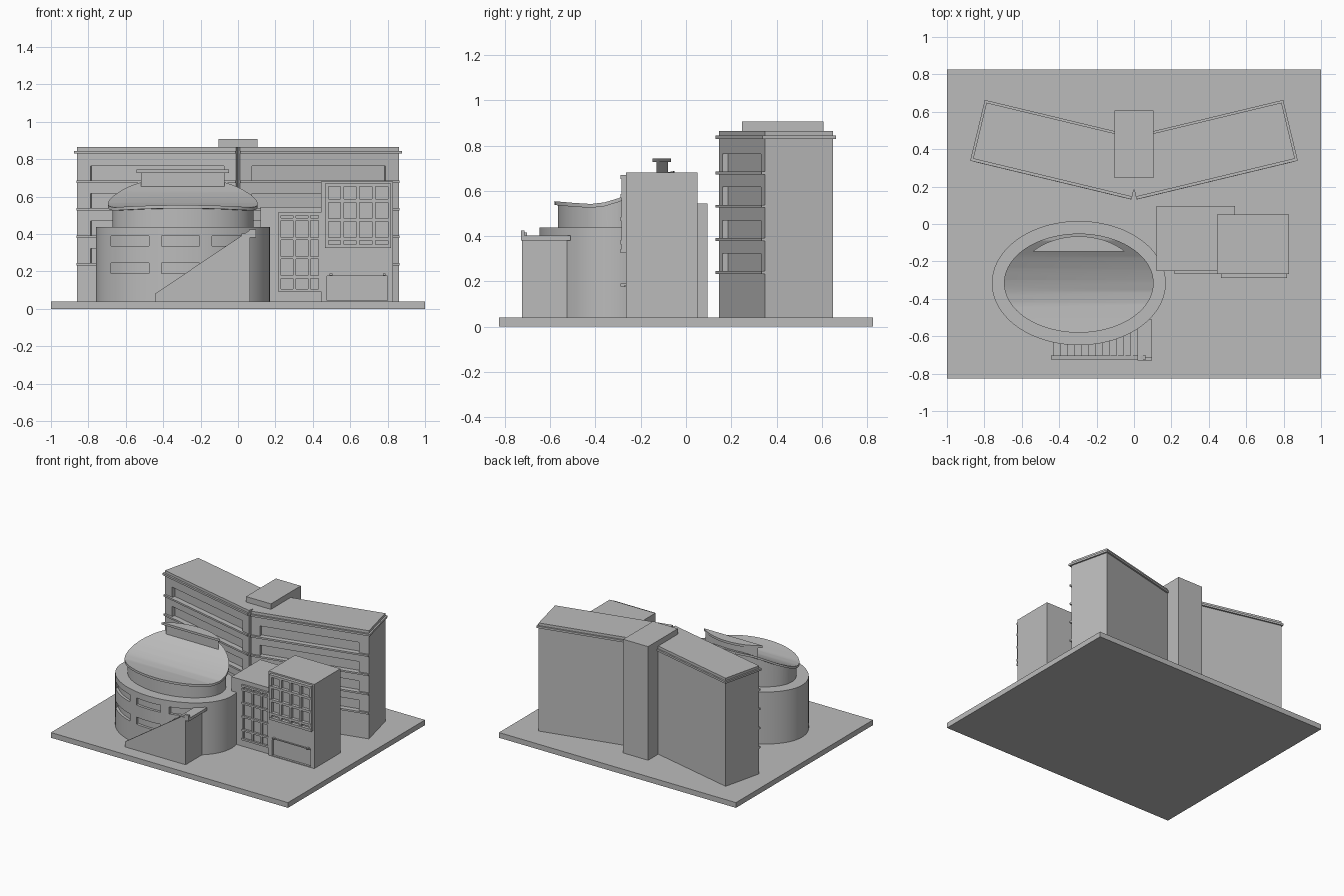
import bpy, bmesh, math
from mathutils import Matrix, Vector

if "Cube" in bpy.data.objects:
    bpy.data.objects.remove(bpy.data.objects["Cube"])

grey = bpy.data.materials.new("plain grey")
grey.use_nodes = True
grey.diffuse_color = (0.5, 0.5, 0.5, 1)
grey.node_tree.nodes["Principled BSDF"].inputs["Base Color"].default_value = (0.5, 0.5, 0.5, 1)


def finish(name, bm, smooth=False):
    bmesh.ops.recalc_face_normals(bm, faces=bm.faces)
    mesh = bpy.data.meshes.new(name)
    bm.to_mesh(mesh)
    bm.free()
    mesh.materials.append(grey)
    ob = bpy.data.objects.new(name, mesh)
    bpy.context.collection.objects.link(ob)
    if smooth:
        select(ob)
        bpy.ops.object.shade_smooth_by_angle(angle=math.radians(30))
    return ob


def select(ob):
    bpy.ops.object.select_all(action='DESELECT')
    ob.select_set(True)
    bpy.context.view_layer.objects.active = ob


def add_box(bm, x, y, z, frame=Matrix()):
    size = Matrix.Diagonal((x[1] - x[0], y[1] - y[0], z[1] - z[0], 1))
    mid = Matrix.Translation((sum(x) / 2, sum(y) / 2, sum(z) / 2))
    bmesh.ops.create_cube(bm, size=1, matrix=frame @ mid @ size)


def boxes(name, parts, frame=Matrix()):
    bm = bmesh.new()
    for part in parts:
        add_box(bm, *part, frame)
    return finish(name, bm)


def cut(ob, cutter):
    select(ob)
    mod = ob.modifiers.new("cut", 'BOOLEAN')
    mod.operation, mod.solver, mod.object = 'DIFFERENCE', 'EXACT', cutter
    bpy.ops.object.modifier_apply(modifier=mod.name)
    bpy.data.objects.remove(cutter)


def mirror(ob):
    select(ob)
    mod = ob.modifiers.new("mirror", 'MIRROR')
    mod.use_mirror_merge = False
    bpy.ops.object.modifier_apply(modifier=mod.name)


def oval(sx, sy, z0, z1, clip=None):
    """Elliptical prism about the hall centre, optionally keeping only y > clip."""
    bm = bmesh.new()
    frame = Matrix.Translation((-0.295, -0.316, (z0 + z1) / 2)) @ Matrix.Diagonal((sx, sy, 1, 1))
    bmesh.ops.create_cone(bm, cap_ends=True, segments=96, radius1=1, radius2=1,
                          depth=z1 - z0, matrix=frame)
    if clip is not None:
        geom = bm.verts[:] + bm.edges[:] + bm.faces[:]
        res = bmesh.ops.bisect_plane(bm, geom=geom, plane_co=(0, clip, 0),
                                     plane_no=(0, -1, 0), clear_outer=True)
        edges = [e for e in res["geom_cut"] if isinstance(e, bmesh.types.BMEdge)]
        bmesh.ops.holes_fill(bm, edges=edges)
    return bm


# Ground slab
boxes("base_slab", [((-1, 1), (-0.826, 0.826), (0, 0.04))])

# Two angled wings with window strips, ledges and a cornice
wing_frame = Matrix.Translation((0.01, 0.145, 0)) @ Matrix.Rotation(math.radians(13.5), 4, 'Z')
length, depth = 0.875, 0.308
floors = [0.245 + 0.1467 * i for i in range(4)]
wings = boxes("office_wings", [((0, length), (0, depth), (0.04, 0.865))], wing_frame)
cut(wings, boxes("strip_cutter", [((0.067, 0.8), (-0.1, 0.025), (z, z + 0.078)) for z in floors],
                 wing_frame))
mirror(wings)
mirror(boxes("floor_ledges", [((0, length), (-0.015, 0.01), (z - 0.013, z)) for z in floors],
             wing_frame))
mirror(boxes("cornice", [((0, length + 0.012), (-0.014, depth + 0.012), (0.83, 0.845))],
             wing_frame))

# Lift tower at the joint of the wings
boxes("lift_tower", [((-0.105, 0.105), (0.247, 0.607), (0.04, 0.907))])

# Oval hall: outer wall with windows cut through to a core
hall = finish("hall_wall", oval(0.465, 0.332, 0.04, 0.437))
openings = [((x, x + 0.205), (-0.9, -0.4), (z, z + 0.054))
            for x in (-0.68, -0.41, -0.14) for z in (0.19, 0.336)]
cut(hall, boxes("window_cutter", openings))
select(hall)
bpy.ops.object.shade_smooth_by_angle(angle=math.radians(30))
finish("hall_core", oval(0.445, 0.312, 0.05, 0.43), True)

# Swept roof: height depends on y only
sweep = [(-0.6, 0.556), (-0.5, 0.547), (-0.42, 0.542), (-0.36, 0.549), (-0.3, 0.567),
         (-0.24, 0.592), (-0.18, 0.623), (-0.13, 0.655), (-0.09, 0.68), (-0.04, 0.69)]


def roof_height(y):
    for (y0, z0), (y1, z1) in zip(sweep, sweep[1:]):
        if y <= y1:
            return z0 + (z1 - z0) * (y - y0) / (y1 - y0)
    return sweep[-1][1]


def swept(name, sx, sy, z0, drop, move_base):
    bm = oval(sx, sy, z0, z0 + 0.1)
    for y, _ in sweep[1:-1]:
        geom = bm.verts[:] + bm.edges[:] + bm.faces[:]
        bmesh.ops.bisect_plane(bm, geom=geom, plane_co=(0, y, 0), plane_no=(0, 1, 0))
    for v in bm.verts:
        if v.co.z > z0 + 0.05:
            v.co.z = roof_height(v.co.y) - drop
        elif move_base:
            v.co.z = roof_height(v.co.y) - 0.017
    finish(name, bm, True)


swept("upper_drum", 0.377, 0.25, 0.42, 0.01, False)
swept("swept_roof", 0.4, 0.265, 0.42, 0, True)

# Clerestory and its cap at the back of the roof
finish("clerestory", oval(0.36, 0.237, 0.6, 0.73, -0.13), True)
finish("clerestory_cap", oval(0.335, 0.25, 0.727, 0.744, -0.147), True)

# Outside stair: sloping wall, steps and landing
bm = bmesh.new()
outline = [(-0.445, 0.04), (0.065, 0.04), (0.065, 0.415), (0.055, 0.415), (-0.445, 0.08)]
face = bm.faces.new([bm.verts.new((x, -0.725, z)) for x, z in outline])
side = bmesh.ops.extrude_face_region(bm, geom=[face])["geom"]
bmesh.ops.translate(bm, vec=Vector((0, 0.022, 0)),
                    verts=[v for v in side if isinstance(v, bmesh.types.BMVert)])
finish("stair_wall", bm)
tread = 0.45 / 12
boxes("stair_steps", [((-0.43 + i * tread, -0.43 + (i + 1) * tread), (-0.71, -0.54),
                       (0.04, 0.07 + i * 0.027)) for i in range(12)])
boxes("stair_landing", [((0.02, 0.065), (-0.71, -0.5), (0.04, 0.385)),
                        ((0.02, 0.095), (-0.73, -0.51), (0.38, 0.402)),
                        ((0.06, 0.095), (-0.73, -0.713), (0.4, 0.425))])

# Entrance blocks
boxes("low_block", [((0.12, 0.54), (-0.25, 0.095), (0.04, 0.545))])
tall = boxes("tall_block", [((0.445, 0.83), (-0.266, 0.05), (0.04, 0.682))])
cut(tall, boxes("door_cutter", [((0.475, 0.8), (-0.3, -0.25), (0.045, 0.18))]))
boxes("door_rail", [((0.475, 0.8), (-0.272, -0.26), (0.176, 0.184))]
      + [((x, x + 0.014), (-0.29, -0.26), (0.178, 0.19)) for x in (0.49, 0.775)])


def grille(name, xs, zs, y0, y1, w):
    bars = [((x - w, x + w), (y0 + 0.004, y1), (zs[0], zs[-1])) for x in xs]
    bars += [((xs[0] - w, xs[-1] + w), (y0, y1), (z - w, z + w)) for z in zs]
    boxes(name, bars)


grille("low_block_grille", [0.222, 0.302, 0.38, 0.438], [0.1, 0.17, 0.273, 0.375, 0.478, 0.507],
       -0.265, -0.245, 0.007)
grille("tall_block_grille", [0.475, 0.557, 0.64, 0.725, 0.81], [0.335, 0.373, 0.475, 0.577, 0.662],
       -0.29, -0.26, 0.009)
